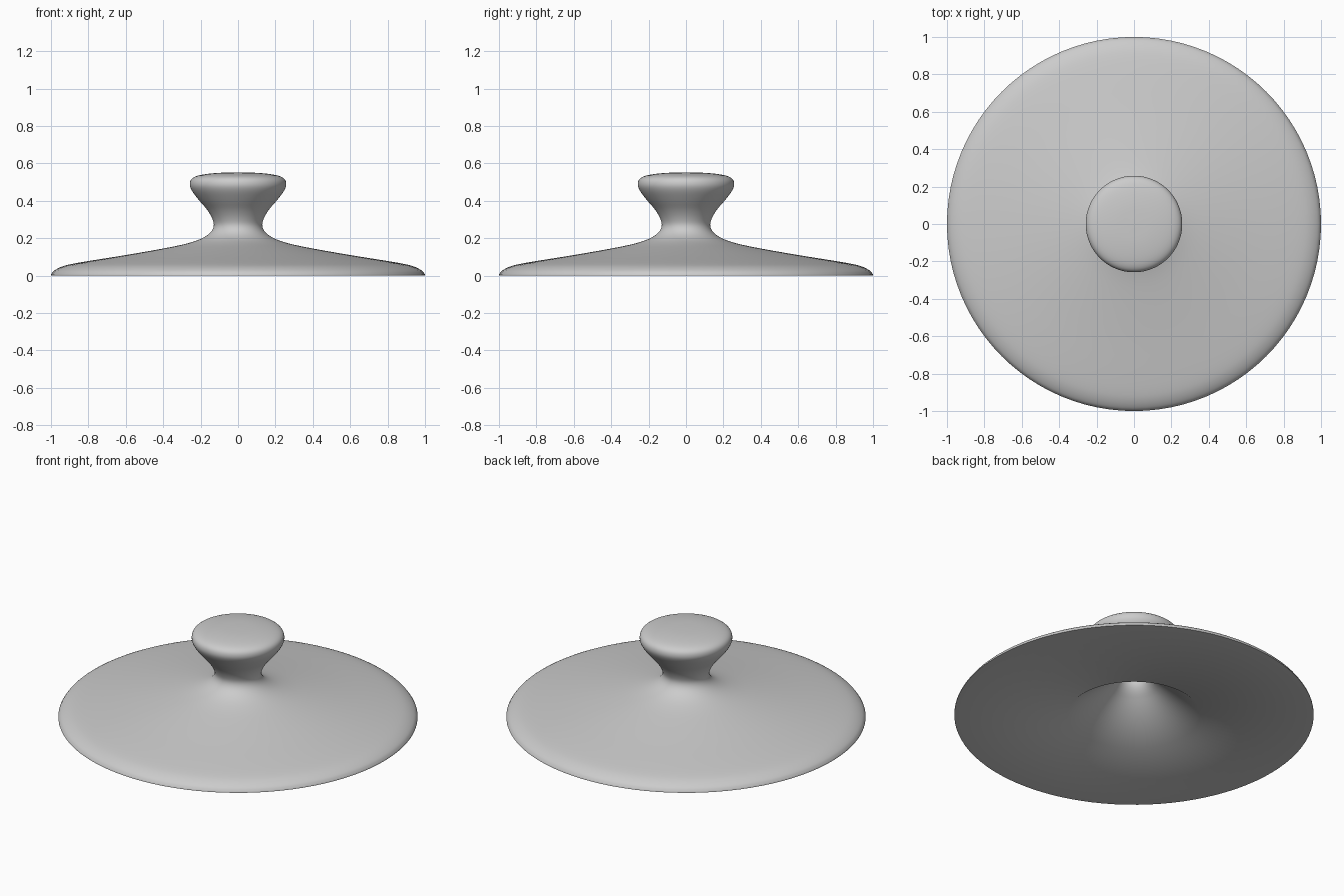
import bpy, bmesh, math
from mathutils import Vector

cube = bpy.data.objects.get("Cube")
if cube:
    bpy.data.objects.remove(cube)

SEGMENTS = 96


def make_material(name, rgb):
    mat = bpy.data.materials.new(name)
    mat.use_nodes = True
    colour = (*rgb, 1.0)
    mat.diffuse_color = colour
    mat.node_tree.nodes["Principled BSDF"].inputs["Base Color"].default_value = colour
    return mat


def smooth_path(points, steps=4):
    """Catmull-Rom curve through (radius, height) points."""
    p = [Vector(q) for q in points]
    p = [p[0] * 2 - p[1]] + p + [p[-1] * 2 - p[-2]]
    path = []
    for a, b, c, d in zip(p, p[1:], p[2:], p[3:]):
        for i in range(steps):
            t = i / steps
            path.append((b * 2 + (c - a) * t + (a * 2 - b * 5 + c * 4 - d) * t ** 2
                         + (b * 3 - a - c * 3 + d) * t ** 3) / 2)
    return path + [p[-2]]


def lathe(name, path, mat):
    bm = bmesh.new()
    verts = [bm.verts.new((r, 0, z)) for r, z in path]
    edges = [bm.edges.new(pair) for pair in zip(verts, verts[1:])]
    bmesh.ops.spin(bm, geom=verts + edges, cent=(0, 0, 0), axis=(0, 0, 1),
                   angle=math.tau, steps=SEGMENTS, use_merge=False)
    bmesh.ops.remove_doubles(bm, verts=bm.verts, dist=0.0002)
    bmesh.ops.recalc_face_normals(bm, faces=bm.faces)
    mesh = bpy.data.meshes.new(name)
    bm.to_mesh(mesh)
    bm.free()
    mesh.materials.append(mat)
    obj = bpy.data.objects.new(name, mesh)
    bpy.context.collection.objects.link(obj)
    bpy.context.view_layer.objects.active = obj
    obj.select_set(True)
    bpy.ops.object.shade_smooth_by_angle(angle=math.radians(40))
    obj.select_set(False)
    return obj


grey = make_material("plain grey", (0.6, 0.6, 0.6))

# Outer skin: rounded rim, sloping lid, pinched neck and flared knob
outer = smooth_path([
    (1.0, 0.005), (0.985, 0.025), (0.95, 0.045), (0.9, 0.06), (0.8, 0.078),
    (0.6, 0.11), (0.4, 0.145), (0.28, 0.17), (0.2, 0.196), (0.15, 0.228),
    (0.13, 0.265), (0.138, 0.305), (0.165, 0.352), (0.21, 0.405),
    (0.247, 0.455), (0.258, 0.49), (0.245, 0.52), (0.2, 0.538),
    (0.11, 0.549), (0.0, 0.552)])

# Underside recess: cone that narrows into a closed bore in the neck
recess = [Vector((0.37, 0.0))] + smooth_path([
    (0.16, 0.165), (0.11, 0.21), (0.085, 0.25), (0.08, 0.3),
    (0.065, 0.345), (0.0, 0.36)])

# One closed profile, from the recess top out along the flat base and up
lathe("lid", recess[::-1] + [Vector((1.0, 0.0))] + outer, grey)
